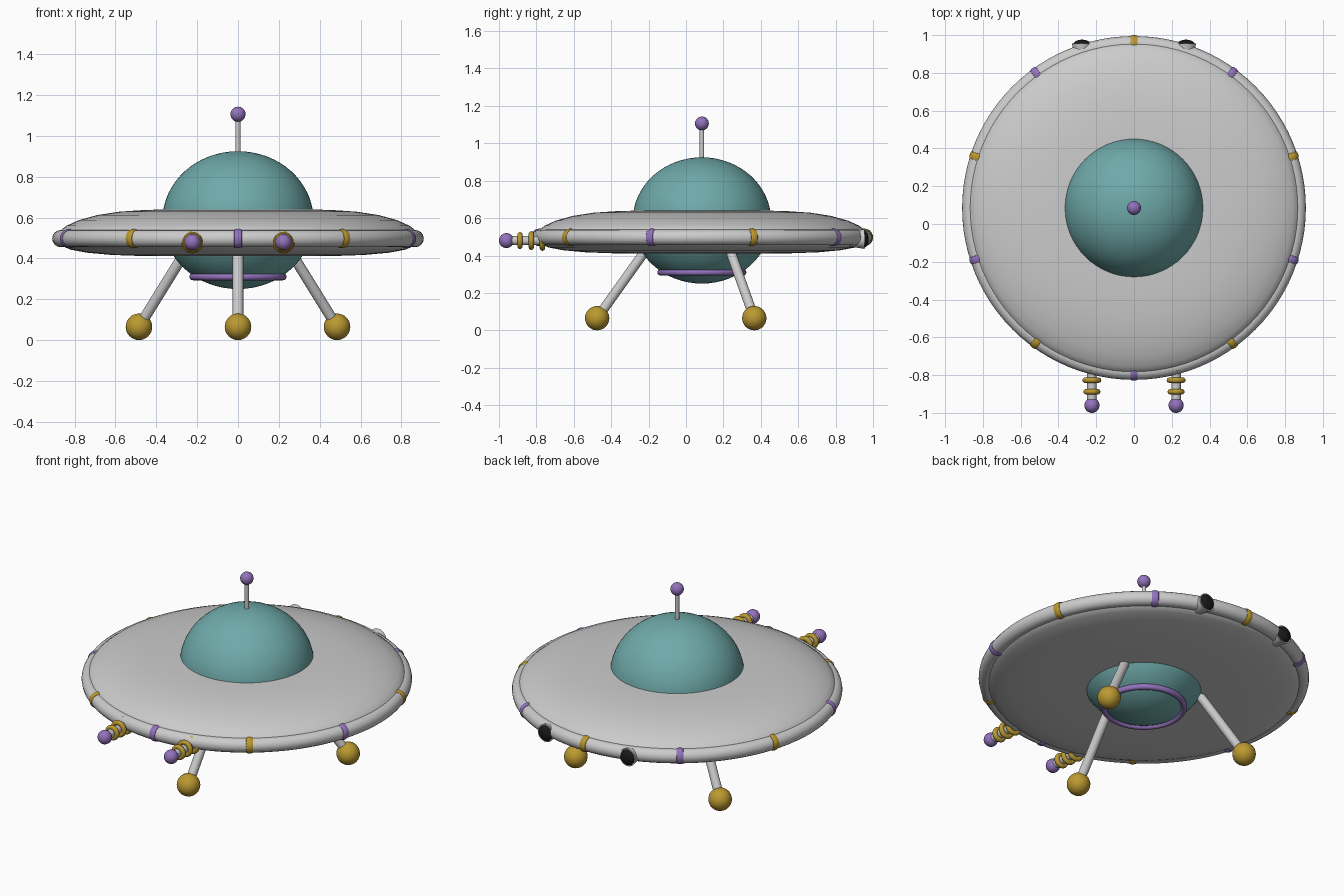
import bpy, math
from mathutils import Vector, Matrix

if "Cube" in bpy.data.objects:
    bpy.data.objects.remove(bpy.data.objects["Cube"])

CY = 0.085                      # saucer axis sits slightly behind the origin
RIM_R, RIM_T, RIM_Z = 0.868, 0.042, 0.497


def material(name, rgb):
    m = bpy.data.materials.new(name)
    m.diffuse_color = (*rgb, 1)
    m.use_nodes = True
    m.node_tree.nodes["Principled BSDF"].inputs["Base Color"].default_value = m.diffuse_color
    return m


TEAL = material("teal", (0.16, 0.40, 0.40))
GOLD = material("gold", (0.50, 0.32, 0.03))
PURPLE = material("purple", (0.29, 0.17, 0.50))
BLACK = material("black", (0.01, 0.01, 0.01))


def finish(name, mat=None):
    ob = bpy.context.object
    ob.name = name
    if mat:
        ob.data.materials.append(mat)
    bpy.ops.object.shade_smooth_by_angle(angle=math.radians(40))
    return ob


def ball(name, loc, r, mat=None, scale=(1, 1, 1), seg=32):
    bpy.ops.mesh.primitive_uv_sphere_add(segments=seg, ring_count=seg // 2, radius=r, location=loc)
    bpy.context.object.scale = scale
    return finish(name, mat)


def rod(name, a, b, r1, r2=None, mat=None):
    a, b = Vector(a), Vector(b)
    bpy.ops.mesh.primitive_cone_add(vertices=24, radius1=r1, radius2=r1 if r2 is None else r2,
                                    depth=(b - a).length, location=(a + b) / 2,
                                    rotation=(b - a).to_track_quat('Z', 'Y').to_euler())
    return finish(name, mat)


def ring(name, loc, R, r, mat=None, rot=(0, 0, 0), seg=32):
    bpy.ops.mesh.primitive_torus_add(major_radius=R, minor_radius=r, major_segments=seg,
                                     minor_segments=16, location=loc, rotation=rot)
    return finish(name, mat)


def lathe(name, profile, matrix, mat=None, seg=96):
    """Revolve (radius, height) points around local z; end points are capped on the axis."""
    verts, faces, n = [], [], len(profile)
    for i in range(seg):
        t = 2 * math.pi * i / seg
        verts += [(r * math.cos(t), r * math.sin(t), h) for r, h in profile]
    for i in range(seg):
        p, q = i * n, (i + 1) % seg * n
        faces += [(p + k, q + k, q + k + 1, p + k + 1) for k in range(n - 1)]
    faces.append([i * n for i in reversed(range(seg))])
    faces.append([i * n + n - 1 for i in range(seg)])
    me = bpy.data.meshes.new(name)
    me.from_pydata(verts, [], faces)
    ob = bpy.data.objects.new(name, me)
    bpy.context.collection.objects.link(ob)
    ob.matrix_world = matrix
    bpy.ops.object.select_all(action='DESELECT')
    bpy.context.view_layer.objects.active = ob
    ob.select_set(True)
    return finish(name, mat)


# Saucer disc and tubular rim
lathe("saucer_disc", [(0.1, 0.410), (0.45, 0.411), (0.62, 0.417), (0.74, 0.428), (0.82, 0.443),
                      (0.86, 0.460), (0.885, 0.497), (0.875, 0.533), (0.84, 0.560), (0.78, 0.587),
                      (0.69, 0.612), (0.58, 0.629), (0.46, 0.637), (0.36, 0.640), (0.1, 0.641)],
      Matrix.Translation((0, CY, 0)))
ring("saucer_rim", (0, CY, RIM_Z), RIM_R, RIM_T, seg=96)

# Bands around the rim, alternating colours
band = [(0.038, -0.021), (0.043, -0.018), (0.046, -0.009), (0.047, 0),
        (0.046, 0.009), (0.043, 0.018), (0.038, 0.021)]
for i in range(10):
    a = math.radians(90 + 36 * i)
    place = (Matrix.Translation((RIM_R * math.cos(a), CY + RIM_R * math.sin(a), RIM_Z))
             @ Matrix.Rotation(a, 4, 'Z') @ Matrix.Rotation(math.pi / 2, 4, 'X'))
    lathe(f"rim_band_{i + 1}", band, place, PURPLE if i % 2 else GOLD, 24)

# Cabin with lower ring, and antenna
ball("cabin_dome", (0, CY, 0.5875), 1, TEAL, (0.37, 0.37, 0.3375), 64)
ring("belly_ring", (0, CY, 0.31), 0.221, 0.017, PURPLE, seg=64)
rod("antenna_mast", (0, CY, 0.90), (0, CY, 1.10), 0.012)
ball("antenna_tip", (0, CY, 1.106), 0.037, PURPLE)

# Three splayed legs with ball feet
for i, deg in enumerate((-90, 30, 150)):
    d = Vector((math.cos(math.radians(deg)), math.sin(math.radians(deg)), 0))
    foot = Vector((0, CY, 0.065)) + d * 0.56
    rod(f"leg_{i + 1}", Vector((0, CY, 0.45)) + d * 0.285, foot, 0.026)
    ball(f"foot_{i + 1}", foot, 0.065, GOLD)

for side, s in (("left", -1), ("right", 1)):
    # Front blasters: barrel, coils and tip
    x, z = 0.223 * s, 0.48
    rod(f"{side}_blaster_barrel", (x, -0.72, z), (x, -0.96, z), 0.025)
    for k, (y, R) in enumerate(((-0.888, 0.031), (-0.827, 0.036), (-0.768, 0.041))):
        ring(f"{side}_blaster_coil_{k + 1}", (x, y, z), R, 0.014, GOLD, (math.pi / 2, 0, 0))
    ball(f"{side}_blaster_tip", (x, -0.96, z), 0.04, PURPLE)
    # Rear thrusters: flared nozzle with dark outlet
    x, z = 0.275 * s, 0.488
    rod(f"{side}_thruster_nozzle", (x, 0.85, z), (x, 0.955, z), 0.035, 0.053)
    ball(f"{side}_thruster_outlet", (x, 0.95, z), 0.047, BLACK, (1, 0.55, 1))
